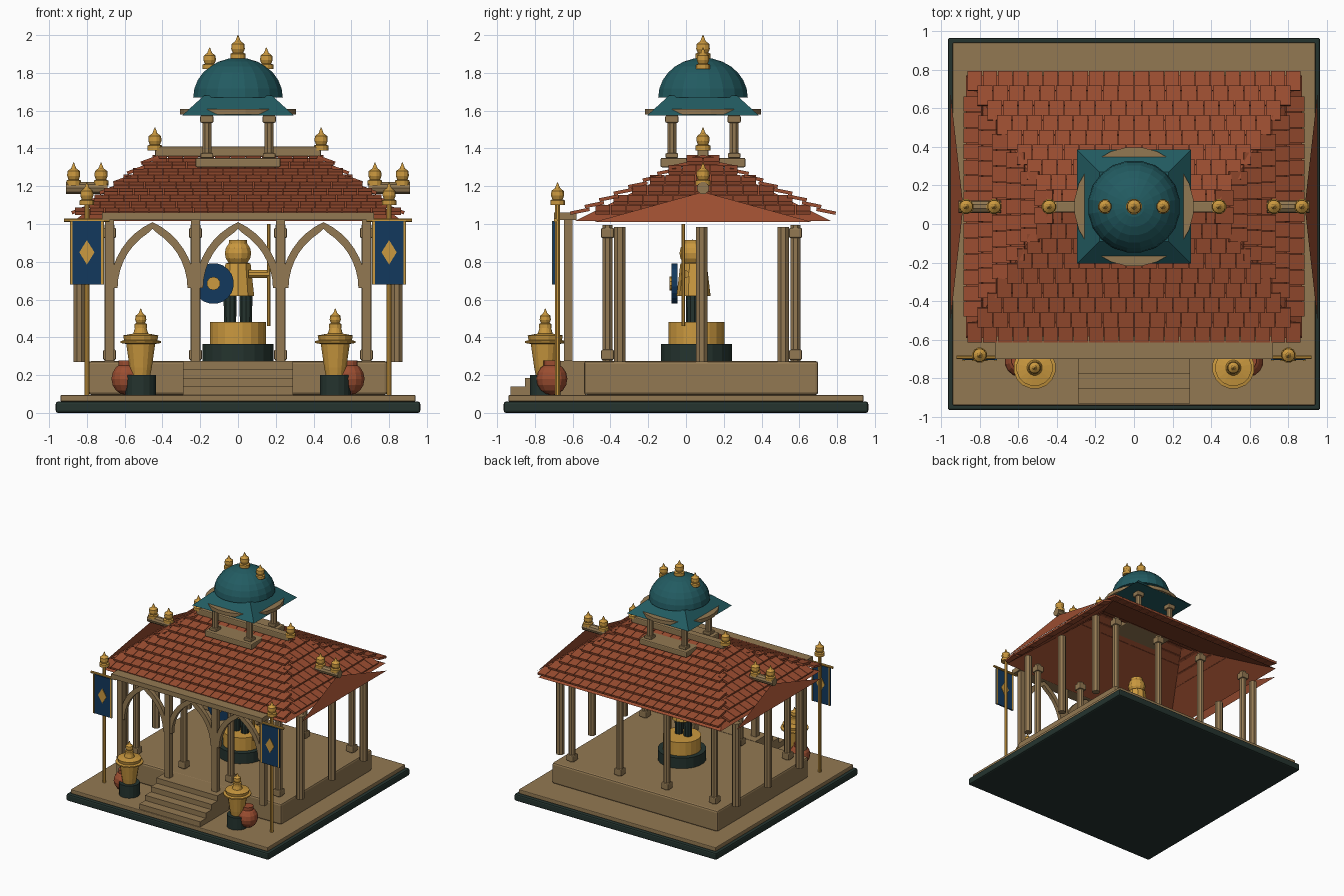
import bpy, bmesh, math
from mathutils import Matrix, Vector

if "Cube" in bpy.data.objects:
    bpy.data.objects.remove(bpy.data.objects["Cube"])


def material(name, rgb):
    m = bpy.data.materials.new(name)
    m.use_nodes = True
    m.diffuse_color = (*rgb, 1)
    m.node_tree.nodes["Principled BSDF"].inputs["Base Color"].default_value = (*rgb, 1)
    return m


STONE = material("sandstone", (0.29, 0.19, 0.085))
GOLD = material("gold", (0.60, 0.32, 0.05))
TILE = material("terracotta", (0.33, 0.075, 0.03))
TEAL = material("teal", (0.016, 0.105, 0.12))
BLUE = material("navy blue", (0.006, 0.04, 0.11))
DARK = material("dark green stone", (0.018, 0.034, 0.028))
CY = 0.09  # y of the pavilion's centre line


def finish(name, bm, mat):
    bmesh.ops.recalc_face_normals(bm, faces=bm.faces)
    mesh = bpy.data.meshes.new(name)
    bm.to_mesh(mesh)
    bm.free()
    mesh.materials.append(mat)
    ob = bpy.data.objects.new(name, mesh)
    bpy.context.collection.objects.link(ob)
    return ob


def box(name, mat, x, y, z, bevel=0.0):
    """Box from (low, high) ranges on each axis."""
    bm = bmesh.new()
    bmesh.ops.create_cube(bm, size=1)
    for v in bm.verts:
        v.co = [sum(r) / 2 + c * (r[1] - r[0]) for r, c in zip((x, y, z), v.co)]
    ob = finish(name, bm, mat)
    if bevel:
        mod = ob.modifiers.new("bevel", "BEVEL")
        mod.width, mod.segments = bevel, 2
    return ob


def block(name, mat, x, y, z, half, height, bevel=0.0):
    return box(name, mat, (x - half, x + half), (y - half, y + half), (z, z + height), bevel)


def lathe(name, mat, profile, loc, n=12, axis="Z"):
    """Turned shape from (radius, height) points; closed at both ends."""
    bm = bmesh.new()
    rings = []
    for r, h in profile:
        rings.append([bm.verts.new((r * math.cos((k + .5) * math.tau / n),
                                    r * math.sin((k + .5) * math.tau / n), h)) for k in range(n)])
    for a, b in zip(rings, rings[1:]):
        for k in range(n):
            bm.faces.new((a[k], a[(k + 1) % n], b[(k + 1) % n], b[k]))
    bm.faces.new(rings[0])
    bm.faces.new(rings[-1])
    if axis != "Z":
        turn = Matrix.Rotation(math.pi / 2, 4, "Y" if axis == "X" else "X")
        bmesh.ops.transform(bm, matrix=turn, verts=bm.verts)
    bmesh.ops.translate(bm, vec=loc, verts=bm.verts)
    return finish(name, bm, mat)


def rod(name, mat, r, h, loc, n=8, axis="Z"):
    return lathe(name, mat, [(r, 0), (r, h)], loc, n, axis)


def ball(name, mat, r, loc, n=12, squash=1.0):
    arc = [math.pi * (k + .02) / 8 for k in range(8)] + [math.pi * .998]
    return lathe(name, mat, [(r * math.sin(a), -r * squash * math.cos(a)) for a in arc], loc, n)


def finial(name, x, y, z, s=1.0):
    shape = [(.040, 0), (.040, .025), (.028, .03), (.036, .05), (.034, .075), (.014, .09), (.002, .12)]
    return lathe(name, GOLD, [(r * s, h * s) for r, h in shape], (x, y, z), 12)


# Ground slabs, platform and stairs
block("base_slab", DARK, 0, 0, 0, .965, .06, .012)
block("courtyard_floor", STONE, 0, 0, .06, .94, .035, .006)
box("platform", STONE, (-.79, .79), (-.54, .70), (.095, .275), .015)
for i in range(4):
    box(f"step_{i + 1}", STONE, (-.29, .29), (-.93 + .078 * i, -.53), (.095 + .045 * i, .14 + .045 * i))

# Columns with bases and capitals in rows at front and back
for x in (-.68, -.225, .225, .68):
    for y in (-.415, .58):
        rod("column", STONE, .028, .72, (x, y, .275))
        for z in (.28, .925):
            block("column_block", STONE, x, y, z, .034, .055, .008)
    # Plain posts carrying the arcade
    box("arcade_post", STONE, (x - .024, x + .024), (-.645, -.60), (.275, 1.03))

# Plain columns along both sides
for x in (-.84, .84):
    for y in (-.35, .083, .515):
        rod("side_column", STONE, .033, .715, (x, y, .27))

# Pointed arches and the lintel
box("front_lintel", STONE, (-.72, .72), (-.70, -.58), (1.02, 1.06))


def arch(cx, half):
    """Two mirrored arcs that meet in a point, as a solid band."""
    spring, apex, steps, band = .66, 1.01, 8, .04
    rise = apex - spring
    radius = (half * half + rise * rise) / (2 * half)
    sweep = math.asin(min(1, rise / radius))
    for s in (-1, 1):
        bm = bmesh.new()
        rows = []
        for k in range(steps + 1):
            a = sweep * k / steps
            row = []
            for r in (radius, radius - band):
                px = max(0, half - radius + r * math.cos(a))
                for y in (-.64, -.605):
                    row.append(bm.verts.new((cx + s * px, y, spring + r * math.sin(a))))
            rows.append(row)
        for a, b in zip(rows, rows[1:]):
            for i, j in ((0, 1), (1, 3), (3, 2), (2, 0)):
                bm.faces.new((a[i], a[j], b[j], b[i]))
        finish("arch_half", bm, STONE)


for cx in (-.4525, 0, .4525):
    arch(cx, .225)

# Roof shell under the tiles
TOP, EAVE, RIDGE = 1.35, 1.015, .43
bm = bmesh.new()
ridge = [bm.verts.new((s * RIDGE, CY, TOP)) for s in (-1, 1)]
low = [bm.verts.new((sx * .87, CY + sy * .68, EAVE)) for sx, sy in ((-1, -1), (1, -1), (1, 1), (-1, 1))]
for f in ((ridge[0], ridge[1], low[1], low[0]), (ridge[1], ridge[0], low[3], low[2]),
          (ridge[0], low[0], low[3]), (ridge[1], low[2], low[1])):
    bm.faces.new(f)
finish("roof_shell", bm, TILE)

# Overlapping roof tiles, tilted a little flatter than the slope
bm = bmesh.new()


def tile_rows(angle, rows, run, half_at, tilt, origin):
    turn = Matrix.Rotation(angle, 4, "Z")
    for i in range(rows):
        t = (i + .5) / rows
        half = half_at(t)
        count = max(2, round(2 * half / .08))
        for k in range(count):
            across = -half + (k + .5) * 2 * half / count
            place = (Matrix.Translation((0, CY, 0)) @ turn
                     @ Matrix.Translation((origin + run * t, across, TOP + .015 - .315 * t))
                     @ Matrix.Rotation(tilt, 4, "Y")
                     @ Matrix.Diagonal((run / rows * 1.35, 2 * half / count * .95, .018, 1)))
            bmesh.ops.create_cube(bm, size=1, matrix=place)


for side in (0, math.pi):
    tile_rows(side + math.pi / 2, 9, .69, lambda t: RIDGE + .46 * t, .20, 0)
    tile_rows(side, 6, .44, lambda t: .04 + .58 * t, .35, RIDGE)
finish("roof_tiles", bm, TILE)

# Flared end panels, ridge bars and their finials
box("ridge_bar", STONE, (-.44, .44), (CY - .03, CY + .03), (1.355, 1.41), .008)
for s in (-1, 1):
    bm = bmesh.new()
    pts = [(s * .95, CY - .58, 1.01), (s * .95, CY + .58, 1.01), (s * .885, CY, 1.17)]
    bm.faces.new([bm.verts.new(p) for p in pts])
    finish("end_panel", bm, TILE)
    rod("end_ridge", STONE, .033, .22, (s * .80 - .11, CY, 1.19), 10, "X")
    finial("ridge_finial", s * .44, CY, 1.39)
    for x in (.725, .87):
        finial("end_finial", s * x, CY, 1.205)

# Cupola: plate, four posts, round slab, square eave, dome
block("cupola_plate", STONE, 0, CY, 1.30, .225, .05, .008)
for x in (-.165, .165):
    for y in (CY - .165, CY + .165):
        rod("cupola_post", STONE, .026, .22, (x, y, 1.35))
        block("post_base", STONE, x, y, 1.35, .033, .025, .005)
        block("post_capital", STONE, x, y, 1.535, .035, .04, .008)
rod("cupola_slab", STONE, .31, .03, (0, CY, 1.58), 24)
q = math.sqrt(2)
eave = lathe("cupola_eave", TEAL, [(.295 * q, 1.575), (.18 * q, 1.68)], (0, CY, 0), 4)
arc = [k * math.pi / 2 / 7 for k in range(7)] + [1.56]
lathe("dome", TEAL, [(.24 * math.cos(a), 1.67 + .21 * math.sin(a)) for a in arc], (0, CY, 0), 20)
finial("dome_finial", 0, CY, 1.875, 1.04)
for x in (-.15, .15):
    finial("dome_side_finial", x, CY, 1.82, .95)

# Statue on a round pedestal
SY = .055
rod("pedestal_base", DARK, .19, .09, (0, SY, .275), 20)
rod("pedestal", GOLD, .15, .115, (0, SY, .365), 20)
for x in (-.042, .042):
    lathe("statue_leg", DARK, [(.034, .48), (.036, .63)], (x, SY - .02, 0), 10)
lathe("statue_body", GOLD, [(.09, .62), (.07, .79), (.04, .80)], (0, SY - .015, 0), 10)
ball("statue_head", GOLD, .072, (0, SY - .02, .845))
rod("statue_cap", GOLD, .05, .035, (0, SY - .02, .88), 12)
rod("left_arm", GOLD, .022, .11, (.055, SY - .06, .735), 8, "X")
rod("right_arm", GOLD, .022, .08, (-.125, SY - .06, .72), 8, "X")
rod("staff", GOLD, .01, .54, (.162, -.015, .46))
rod("shield", BLUE, .108, .032, (-.13, -.045, .685), 20, "Y")
rod("shield_boss", GOLD, .036, .015, (-.13, -.072, .685), 10, "Y")

# Urns, pots, banner poles and banners, mirrored
for s in (-1, 1):
    ux, uy = s * .515, -.745
    rod("urn_base", DARK, .082, .105, (ux, uy, .095), 16)
    lathe("urn", GOLD, [(.052, .2), (.06, .24), (.078, .365), (.11, .37), (.11, .38), (.09, .385),
                        (.095, .41), (.04, .42), (.03, .455)], (ux, uy, 0), 16)
    finial("urn_finial", ux, uy, .45, .85)
    ball("clay_pot", TILE, .082, (s * .59, -.71, .18), 14, 1.05)
    rod("pot_neck", TILE, .045, .03, (s * .59, -.71, .248), 14)

    px, by = s * .80, -.70
    rod("banner_pole", GOLD, .014, 1.02, (px, -.68, .095))
    finial("pole_finial", px, -.68, 1.10)
    rod("banner_bar", GOLD, .01, .24, (px - .12, -.69, 1.02), 8, "X")
    box("banner", BLUE, (px - .09, px + .09), (by - .006, by + .006), (.68, 1.015))
    for e in (-.082, .082):
        box("banner_edge", GOLD, (px + e - .006, px + e + .006), (by - .009, by + .009), (.68, 1.015))
    bm = bmesh.new()
    bmesh.ops.create_cone(bm, cap_ends=True, segments=4, radius1=.065, radius2=.065, depth=.019)
    turn = Matrix.Rotation(math.pi / 2, 4, "X")
    place = Matrix.Translation((px, by, .85)) @ Matrix.Diagonal((.62, 1, 1, 1)) @ turn
    bmesh.ops.transform(bm, matrix=place, verts=bm.verts)
    finish("banner_diamond", bm, GOLD)
